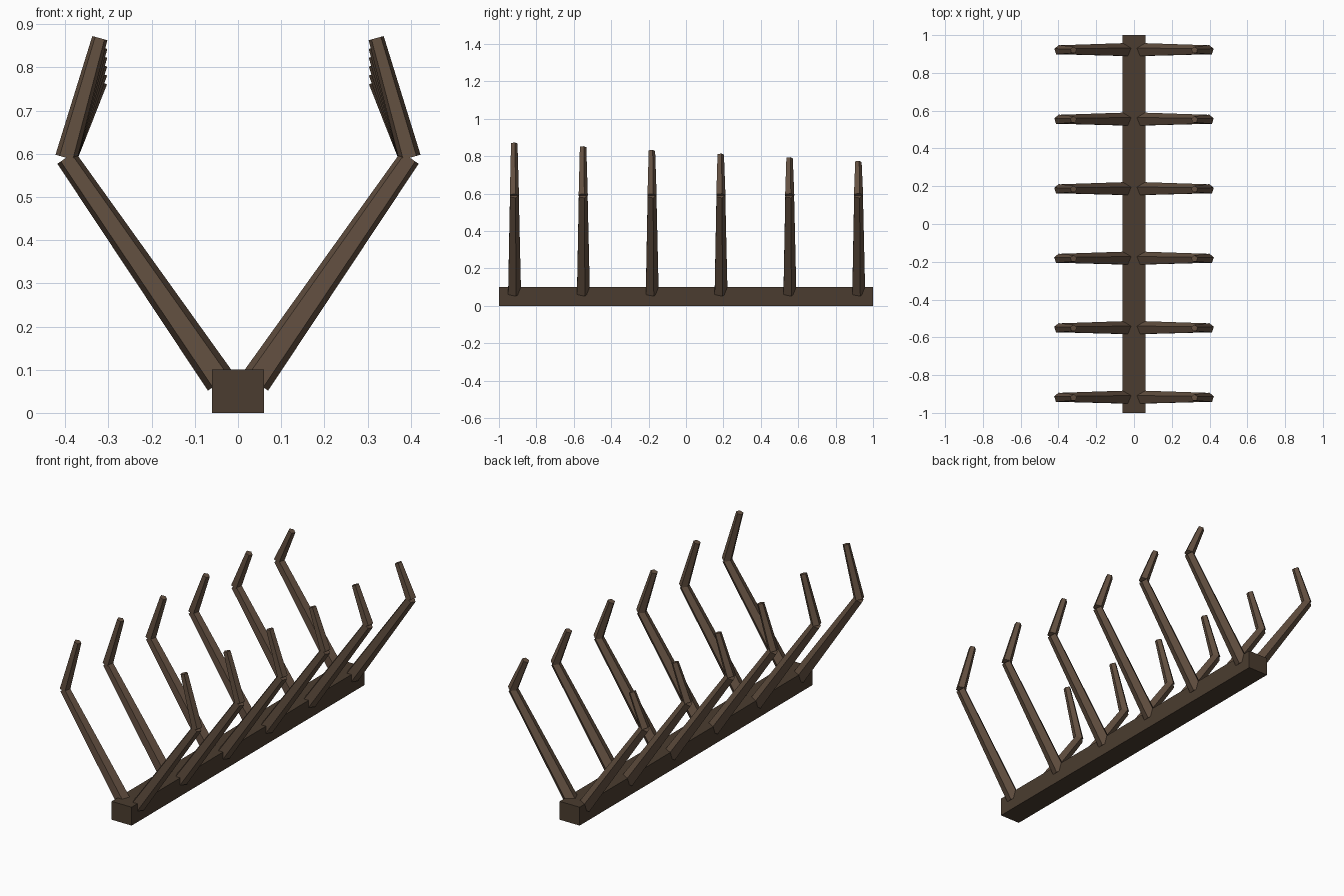
import bpy
from mathutils import Vector

if "Cube" in bpy.data.objects:
    bpy.data.objects.remove(bpy.data.objects["Cube"])


def material(name, rgb):
    m = bpy.data.materials.new(name)
    m.diffuse_color = (*rgb, 1)
    m.use_nodes = True
    m.node_tree.nodes["Principled BSDF"].inputs["Base Color"].default_value = m.diffuse_color
    return m


keel_wood = material("keel_wood", (0.07, 0.046, 0.029))
rib_wood = material("rib_wood", (0.125, 0.08, 0.052))


def timber(name, a, b, r1, r2):
    """Tapered five-sided beam from a to b, flat face to the front."""
    a, b = Vector(a), Vector(b)
    d = b - a
    bpy.ops.mesh.primitive_cone_add(vertices=5, radius1=r1, radius2=r2,
                                    depth=d.length, location=(a + b) / 2)
    ob = bpy.context.object
    ob.name = name
    ob.rotation_mode = 'QUATERNION'
    ob.rotation_quaternion = Vector((0, 0, 1)).rotation_difference(d)
    ob.data.materials.append(rib_wood)


# Keel beam
bpy.ops.mesh.primitive_cube_add(size=1, location=(0, 0, 0.05))
keel = bpy.context.object
keel.name = "keel"
keel.scale = (0.12, 2, 0.1)
keel.data.materials.append(keel_wood)

# Paired ribs, with the upper timbers getting shorter towards the back
for i in range(6):
    y = -0.92 + 0.368 * i
    tip_z = 0.868 - 0.02 * i
    for side, s in (("left", -1), ("right", 1)):
        joint = (s * 0.398, y, 0.591)
        timber(f"lower_rib_{side}_{i + 1}", (s * 0.04, y, 0.072), joint, 0.038, 0.026)
        timber(f"upper_rib_{side}_{i + 1}", joint, (s * 0.32, y, tip_z), 0.027, 0.019)
